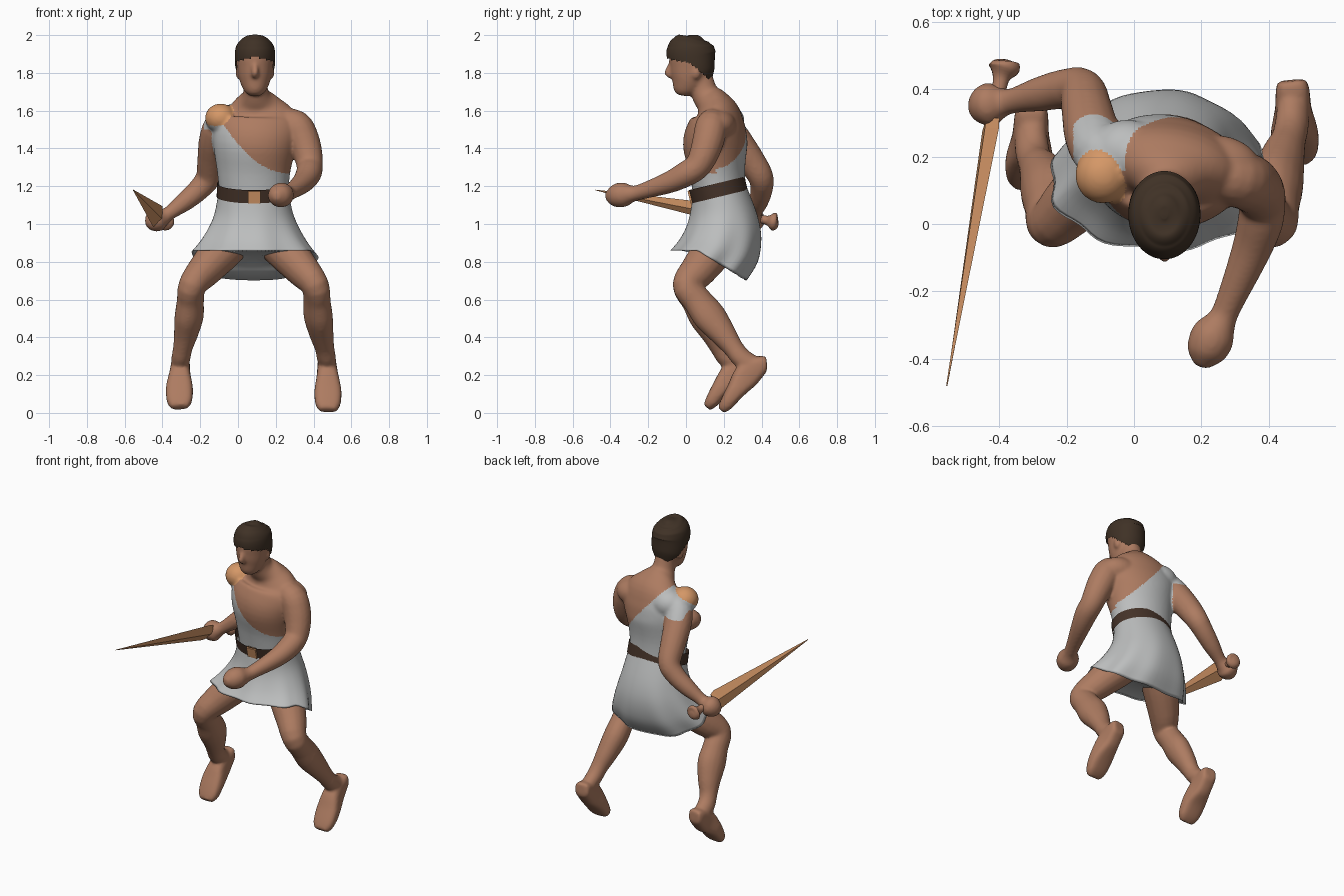
import bpy, bmesh, math
from mathutils import Vector, Matrix
from mathutils.bvhtree import BVHTree

if "Cube" in bpy.data.objects:
    bpy.data.objects.remove(bpy.data.objects["Cube"])


def material(name, rgb):
    m = bpy.data.materials.new(name)
    m.diffuse_color = (*rgb, 1)
    m.use_nodes = True
    m.node_tree.nodes["Principled BSDF"].inputs["Base Color"].default_value = m.diffuse_color
    return m


SKIN = material("skin", (0.42, 0.20, 0.12))
CLOTH = material("grey cloth", (0.50, 0.51, 0.51))
HAIR = material("dark hair", (0.05, 0.031, 0.019))
LEATHER = material("belt leather", (0.058, 0.032, 0.021))
COPPER = material("copper", (0.66, 0.31, 0.135))


def finish(name, bm, mats):
    me = bpy.data.meshes.new(name)
    bm.to_mesh(me)
    bm.free()
    for m in mats:
        me.materials.append(m)
    ob = bpy.data.objects.new(name, me)
    bpy.context.collection.objects.link(ob)
    return ob


def add(name, verts, faces, mats, keep=None, smooth=True):
    """Make an object; keep(face centre) decides which faces stay."""
    bm = bmesh.new()
    vs = [bm.verts.new(v) for v in verts]
    for f in faces:
        bm.faces.new([vs[i] for i in f]).smooth = smooth
    bmesh.ops.recalc_face_normals(bm, faces=bm.faces[:])
    if keep:
        drop = [f for f in bm.faces if not keep(f.calc_center_median())]
        bmesh.ops.delete(bm, geom=drop, context='FACES')
    return finish(name, bm, mats)


def spline(pts, k):
    """Catmull-Rom interpolation of tuples, k steps per span."""
    out = []
    for i in range(len(pts) - 1):
        p0, p1, p2 = pts[max(i - 1, 0)], pts[i], pts[i + 1]
        p3 = pts[min(i + 2, len(pts) - 1)]
        for j in range(k):
            t = j / k
            out.append(tuple(0.5 * (2 * b + (c - a) * t + (2 * a - 5 * b + 4 * c - d) * t * t
                                    + (3 * b - a - 3 * c + d) * t ** 3)
                             for a, b, c, d in zip(p0, p1, p2, p3)))
    return out + [tuple(pts[-1])]


def loft(name, pts, mats, n=16, k=4, ref=(1, 0, 0), power=1, keep=None, smooth=True):
    """Sweep ellipses (x, y, z, half width, half depth) along a path."""
    pts = spline([p if len(p) == 5 else (*p, p[3]) for p in pts], k)
    c = [Vector(p[:3]) for p in pts]
    u = Vector(ref)
    verts, faces = [], []
    for i, p in enumerate(pts):
        t = (c[min(i + 1, len(c) - 1)] - c[max(i - 1, 0)]).normalized()
        u = (u - t * u.dot(t)).normalized()
        v = t.cross(u)
        for j in range(n):
            a = 2 * math.pi * j / n
            ca, sa = math.cos(a), math.sin(a)
            ca = math.copysign(abs(ca) ** power, ca)
            sa = math.copysign(abs(sa) ** power, sa)
            verts.append(c[i] + u * (max(p[3], .002) * ca) + v * (max(p[4], .002) * sa))
            if i:
                q, r = (i - 1) * n, i * n
                faces.append((q + j, q + (j + 1) % n, r + (j + 1) % n, r + j))
    faces += [tuple(range(n)), tuple(range(len(verts) - n, len(verts)))]
    return add(name, verts, faces, mats, keep, smooth)


def ellipsoid(name, loc, size):
    bm = bmesh.new()
    bmesh.ops.create_uvsphere(bm, u_segments=24, v_segments=14, radius=1,
                              matrix=Matrix.Translation(loc) @ Matrix.Diagonal((*size, 1)))
    return finish(name, bm, [SKIN])


# Torso masses: trunk, shoulder cap, shoulder blades
torso = [
    loft("trunk", [(.085, .20, 1.0, .17, .14), (.085, .18, 1.15, .182, .14), (.083, .166, 1.28, .195, .147),
                   (.088, .155, 1.42, .222, .17), (.10, .163, 1.52, .235, .152), (.105, .165, 1.585, .20, .12),
                   (.10, .14, 1.64, .13, .09), (.095, .10, 1.69, .07, .072), (.093, .07, 1.78, .06, .07)],
         [SKIN], n=48, ref=(1, -.12, 0)),
    ellipsoid("shoulder_cap", (-.092, .145, 1.56), (.083, .085, .078)),
    ellipsoid("right_blade", (-.02, .215, 1.545), (.11, .095, .09)),
    ellipsoid("left_blade", (.235, .165, 1.525), (.14, .1, .085))]

# Head, nose, ears
limbs = [
    loft("head", [(.09, -.018, 1.68, .03, .03), (.09, -.012, 1.705, .056, .06), (.09, .01, 1.76, .082, .094),
                  (.09, .025, 1.83, .096, .112), (.09, .027, 1.9, .1, .115), (.09, .03, 1.96, .075, .09),
                  (.09, .03, 1.985, .02, .03)], [SKIN], n=24),
    loft("nose", [(.09, -.075, 1.86, .012), (.09, -.085, 1.83, .017), (.09, -.096, 1.80, .02),
                  (.09, -.075, 1.782, .017)], [SKIN], n=10)]
for s in (-1, 1):
    limbs.append(ellipsoid("ear", (.09 + s * .09, .055, 1.80), (.013, .024, .034)))

# Arms with closed fists
limbs.append(loft(
    "left_arm", [(.22, .15, 1.545, .07), (.305, .135, 1.52, .085), (.345, .12, 1.45, .085),
                 (.37, .095, 1.37, .078), (.38, .06, 1.305, .07), (.373, .0, 1.265, .068),
                 (.343, -.09, 1.22, .058), (.28, -.24, 1.17, .042), (.26, -.285, 1.16, .045),
                 (.235, -.33, 1.155, .066), (.212, -.385, 1.15, .058), (.2, -.425, 1.15, .02)],
    [SKIN], ref=(0, 0, 1)))
limbs.append(loft(
    "right_arm", [(0, .22, 1.57, .06), (-.09, .21, 1.53, .08), (-.122, .26, 1.45, .084),
                  (-.14, .34, 1.34, .076), (-.155, .395, 1.25, .068), (-.205, .40, 1.185, .06),
                  (-.28, .385, 1.12, .052), (-.36, .365, 1.06, .038), (-.39, .36, 1.04, .045),
                  (-.425, .355, 1.025, .066), (-.46, .345, 1.0, .05), (-.48, .34, .985, .02)],
    [SKIN], ref=(0, 0, 1)))

# Legs mirror about the hips; w is how far dy shifts the lower leg and foot
for side, s, dy in (("left", 1, 0), ("right", -1, -.075)):
    leg = [(.08, .2, .95, .11, .11, 0), (.17, .14, .855, .108, .108, 0), (.26, .065, .755, .092, .096, 0),
           (.325, .005, .675, .074, .078, 0), (.335, .06, .595, .071, .08, .1),
           (.342, .125, .51, .075, .09, .3), (.358, .195, .42, .064, .072, .6),
           (.375, .25, .345, .052, .055, .9), (.385, .295, .29, .05, .055, 1), (.39, .36, .25, .045, .052, 1),
           (.389, .395, .238, .035, .035, 1)]
    limbs.append(loft(side + "_leg", [(.083 + s * x, y + w * dy, z, a, b) for x, y, z, a, b, w in leg],
                      [SKIN]))
    foot = [(.385, .426, .264, .042, .034), (.387, .40, .256, .05, .048), (.39, .325, .20, .056, .07),
            (.393, .262, .117, .072, .05), (.393, .212, .046, .067, .036), (.393, .185, .014, .045, .022)]
    limbs.append(loft(side + "_foot",
                      [(.083 + s * x, y + dy, z - .2 * dy * (y < .3), a, b) for x, y, z, a, b in foot],
                      [SKIN], power=.65))

# Fuse the masses into one smooth body
trees = []
fused = bmesh.new()
for group in (torso, limbs):
    part = bmesh.new()
    for ob in group:
        part.from_mesh(ob.data)
        fused.from_mesh(ob.data)
        bpy.data.objects.remove(ob)
    trees.append(BVHTree.FromBMesh(part))
    part.free()
blend = finish("blend", fused, [])
mod = blend.modifiers.new("fuse", 'REMESH')
mod.mode = 'VOXEL'
mod.voxel_size = .008
mod = blend.modifiers.new("soften", 'SMOOTH')
mod.iterations = 14
bm = bmesh.new()
bm.from_object(blend, bpy.context.evaluated_depsgraph_get())
bpy.data.objects.remove(blend)


def hairline(c):
    return min(1.885 - abs(c.x - .09) * .25, 1.87 - .85 * c.y)


# Body colours: copper shoulder clasp, tunic under a diagonal neckline, skin elsewhere
def body_colour(c):
    clasp = ((c.x + .108) / .085) ** 2 + ((c.y - .115) / .105) ** 2 + ((c.z - 1.595) / .088) ** 2
    if clasp < 1 and c.z > 1.52:
        return 2
    if c.z < .9:
        return 0
    on_torso = trees[0].find_nearest(c)[3] < trees[1].find_nearest(c)[3] + .003
    hidden = (on_torso or -.13 < c.x < .3) and c.z < 1.12 and c.y > .03
    if hidden or (c.z > 1.78 and c.z > hairline(c) + .03):
        return None
    strap = -.18 < c.x < .1 and c.z > 1.5
    if c.y < .16:
        limit = 1.27 + .27 * (max(.26 - c.x, 0) / .345) ** 2
    else:
        limit = 1.27 + max(.3 - c.x, 0) * 1.15
    return 1 if c.z < limit and (strap or on_torso) else 0


covered = []
for f in bm.faces:
    f.smooth = True
    colour = body_colour(f.calc_center_median())
    if colour is None:
        covered.append(f)
    else:
        f.material_index = colour
bmesh.ops.delete(bm, geom=covered, context='FACES')
finish("body", bm, [SKIN, CLOTH, COPPER])

# Hair cap, open over the face
loft("hair", [(.09, .08, 1.745, .065, .06), (.09, .06, 1.8, .098, .098), (.09, .03, 1.88, .107, .13),
              (.09, .025, 1.94, .1, .122), (.09, .027, 1.975, .074, .092), (.09, .03, 1.993, .042, .055),
              (.09, .03, 2.0, .01, .015)],
     [HAIR], n=64, k=10, keep=lambda c: c.z > hairline(c))

# Belt and buckle, tilted with the waist
loft("belt", [(.083, .179, 1.145, .196, .152), (.083, .162, 1.215, .194, .152)], [LEATHER],
     n=48, k=1, keep=lambda c: abs(c.x - .083) + abs(c.y - .17) > .05)
bm = bmesh.new()
bmesh.ops.create_cube(bm, size=1, matrix=Matrix.Translation((.087, .025, 1.143))
                      @ Matrix.Rotation(.24, 4, 'X') @ Matrix.Diagonal((.066, .018, .066, 1)))
finish("buckle", bm, [COPPER])

# Flared skirt: high hem in front, low behind, soft folds, closed by a recessed underside
rows = spline([(0, .187, .033, .322), (.3, .207, .02, .378), (.55, .24, 0, .398),
               (.8, .285, -.035, .378), (1, .332, -.078, .318)], 4)
rows += [(1, .315, -.06, .30)]
N = 72
verts, faces = [], []
for i, (t, a, yf, yb) in enumerate(rows):
    for j in range(N):
        th = 2 * math.pi * j / N
        sn, cs = math.sin(th), math.cos(th)
        fold = 1 + .035 * t * t * math.cos(9 * th)
        if sn > 0:
            cs = math.copysign(abs(cs) ** (1 - .22 * t), cs)
        x = .083 + a * cs * fold
        y = (yf + yb) / 2 + (yb - yf) / 2 * sn * fold
        hem_y = .12 + .195 * sn
        top = 1.16 + .035 * sn
        hem = .86 - .62 * max(0, hem_y - .06)
        lift = .008 + .05 * max(sn, 0) if i == len(rows) - 1 else 0
        verts.append((x, y, top + (hem - top) * t + lift))
        if i:
            q, r = (i - 1) * N, i * N
            faces.append((q + j, q + (j + 1) % N, r + (j + 1) % N, r + j))
last = len(verts) - N
verts.append((.083, .13, .825))
faces += [(last + j, last + (j + 1) % N, len(verts) - 1) for j in range(N)]
add("skirt", verts, faces, [CLOTH])

# Sword: diamond blade and flared pommel
loft("blade", [(-.42, .31, 1.035, .05, .02), (-.425, .28, 1.04, .06, .019), (-.555, -.48, 1.18, .002, .002)],
     [COPPER], n=4, k=1, ref=(.4, 0, .92), smooth=False)
loft("hilt", [(-.42, .31, 1.04, .022), (-.40, .40, 1.025, .022), (-.393, .435, 1.018, .027),
              (-.385, .462, 1.013, .047), (-.384, .48, 1.01, .038), (-.383, .488, 1.01, .012)],
     [SKIN], n=14, ref=(0, 0, 1))
